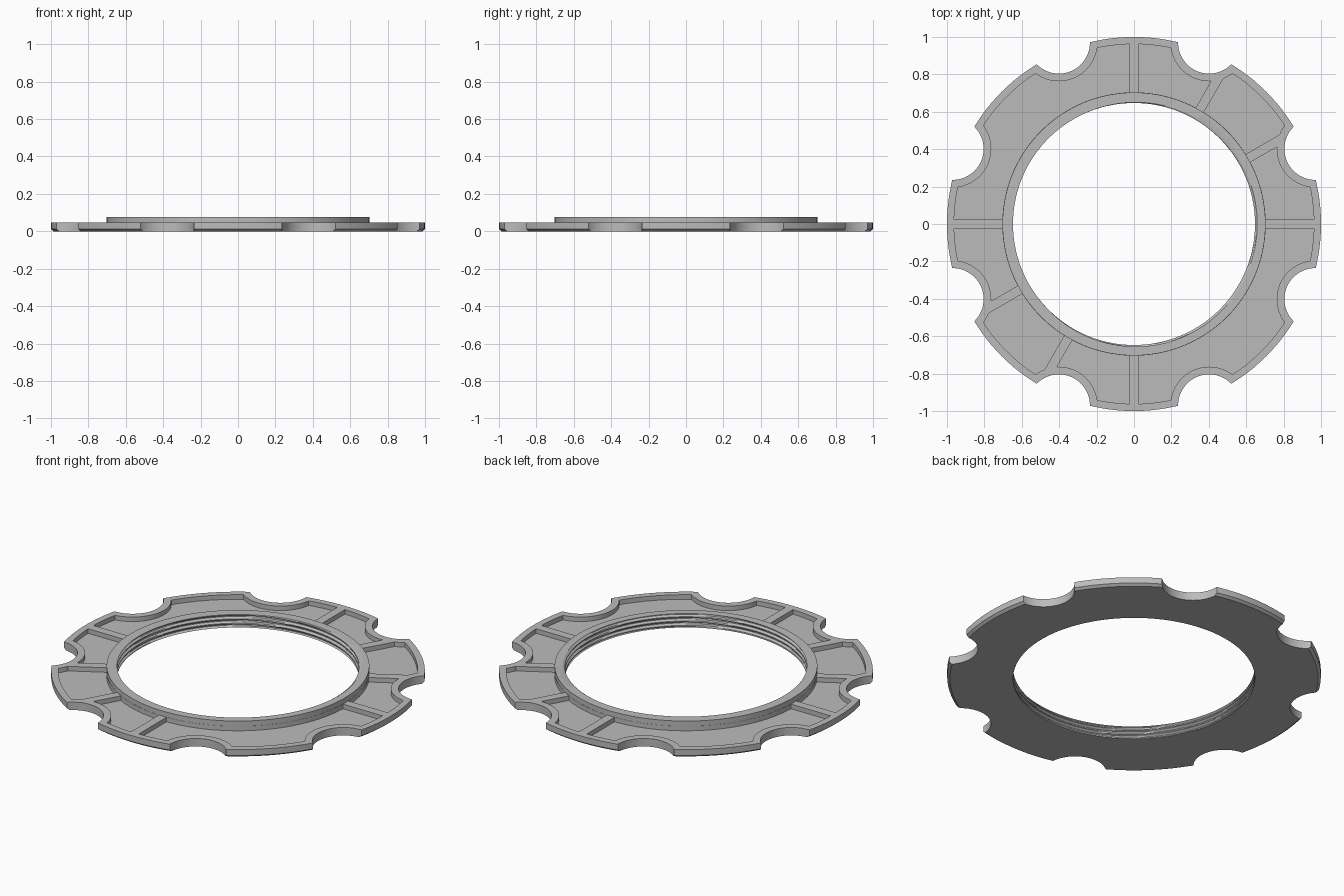
import bpy, bmesh, math
from math import sin, cos, pi, tau, radians

cube = bpy.data.objects.get("Cube")
if cube:
    bpy.data.objects.remove(cube)

SEGMENTS = 144
RIM_TOP, BOSS_TOP, FLOOR = 0.047, 0.077, 0.02
BORE, BOSS_R = 0.647, 0.703
SCALLOP_CENTRE, SCALLOP_R = 1.05, 0.166

grey = bpy.data.materials.new("plain grey")
grey.use_nodes = True
colour = (0.5, 0.5, 0.5, 1)
grey.diffuse_color = colour
grey.node_tree.nodes["Principled BSDF"].inputs["Base Color"].default_value = colour


def finish(name, bm):
    bmesh.ops.recalc_face_normals(bm, faces=bm.faces)
    mesh = bpy.data.meshes.new(name)
    bm.to_mesh(mesh)
    bm.free()
    mesh.materials.append(grey)
    obj = bpy.data.objects.new(name, mesh)
    bpy.context.collection.objects.link(obj)
    return obj


def lathe(name, profile):
    """Revolve a closed profile; profile(angle) gives (radius, z) points."""
    bm = bmesh.new()
    rings = []
    for i in range(SEGMENTS):
        a = tau * i / SEGMENTS
        rings.append([bm.verts.new((r * cos(a), r * sin(a), z)) for r, z in profile(a)])
    for i, ring in enumerate(rings):
        nxt = rings[(i + 1) % SEGMENTS]
        for j in range(len(ring)):
            k = (j + 1) % len(ring)
            bm.faces.new((ring[j], nxt[j], nxt[k], ring[k]))
    return finish(name, bm)


def cylinders(name, radius):
    """Eight upright cylinders around the edge."""
    bm = bmesh.new()
    for i in range(8):
        a = radians(22.5 + 45 * i)
        made = bmesh.ops.create_cone(bm, cap_ends=True, segments=64, radius1=radius,
                                     radius2=radius, depth=0.6)
        bmesh.ops.translate(bm, verts=made["verts"],
                            vec=(SCALLOP_CENTRE * cos(a), SCALLOP_CENTRE * sin(a), 0))
    return finish(name, bm)


def cut(target, cutter):
    mod = target.modifiers.new("cut", "BOOLEAN")
    mod.operation = "DIFFERENCE"
    mod.solver = "EXACT"
    mod.object = cutter
    bpy.context.view_layer.objects.active = target
    bpy.ops.object.modifier_apply(modifier=mod.name)
    bpy.data.objects.remove(cutter)


# Ring body with raised boss, chamfered lower rim and a threaded bore
def body_profile(a):
    points = [(0.985, 0), (1, 0.012), (1, RIM_TOP), (BOSS_R, RIM_TOP), (BOSS_R, BOSS_TOP)]
    rows = 18
    for j in range(rows + 1):
        z = BOSS_TOP * (1 - j / rows)
        phase = (z / 0.026 - a / tau) % 1
        groove = 0 if j == rows else min(1, max(0, 2.4 * abs(2 * phase - 1) - 0.7))
        points.append((BORE + 0.012 * groove, z))
    return points


ring = lathe("lock_ring", body_profile)

# Scalloped grip notches
cut(ring, cylinders("notch_cutter", SCALLOP_R))

# Pockets: an annulus, less a wall around each notch and twelve spokes
pockets = lathe("pocket_cutter", lambda a: [(BOSS_R + 0.001, FLOOR), (0.962, FLOOR),
                                            (0.962, 0.06), (BOSS_R + 0.001, 0.06)])
cut(pockets, cylinders("notch_wall", SCALLOP_R + 0.041))
for i in range(6):
    bm = bmesh.new()
    bmesh.ops.create_cube(bm, size=1)
    a = pi * i / 6
    for v in bm.verts:
        x, y = v.co.x * 2.4, v.co.y * 0.05
        v.co = (x * cos(a) - y * sin(a), x * sin(a) + y * cos(a), v.co.z)
    cut(pockets, finish("spoke", bm))
cut(ring, pockets)

# Smooth curved walls, keep crisp edges
bpy.ops.object.select_all(action="DESELECT")
ring.select_set(True)
bpy.context.view_layer.objects.active = ring
bpy.ops.object.shade_smooth_by_angle(angle=radians(25))
